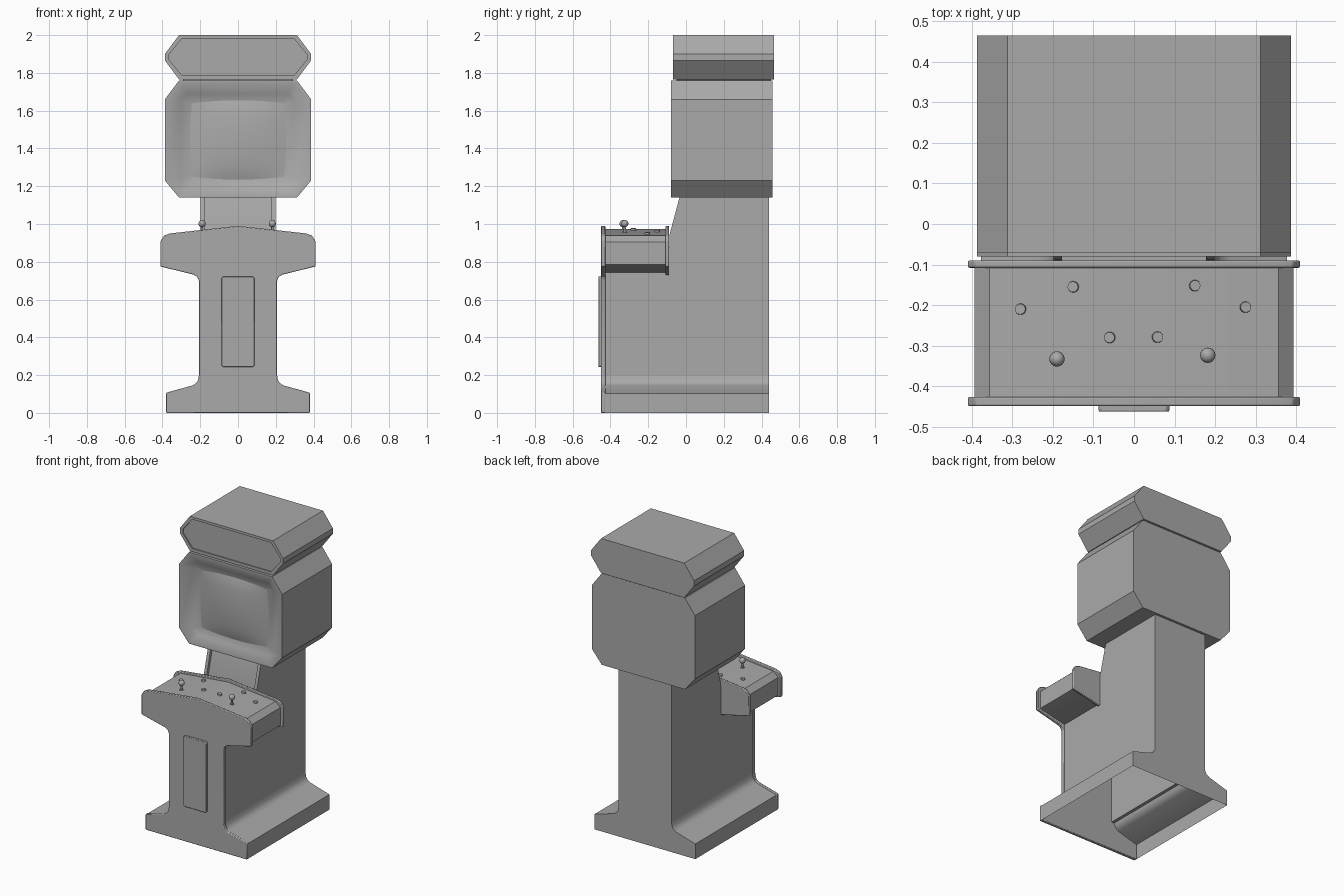
import bpy, bmesh, math
from mathutils import Matrix

if "Cube" in bpy.data.objects:
    bpy.data.objects.remove(bpy.data.objects["Cube"])

grey = bpy.data.materials.new("cabinet grey")
grey.diffuse_color = (0.4, 0.4, 0.4, 1)
grey.use_nodes = True
grey.node_tree.nodes["Principled BSDF"].inputs["Base Color"].default_value = grey.diffuse_color


def finish(bm, name, bevel=0, recalc=True):
    if recalc:
        bmesh.ops.recalc_face_normals(bm, faces=bm.faces[:])
    me = bpy.data.meshes.new(name)
    bm.to_mesh(me)
    bm.free()
    me.materials.append(grey)
    ob = bpy.data.objects.new(name, me)
    bpy.context.collection.objects.link(ob)
    if bevel:
        mod = ob.modifiers.new("bevel", "BEVEL")
        mod.width, mod.segments, mod.limit_method = bevel, 2, "ANGLE"
    bpy.ops.object.select_all(action="DESELECT")
    ob.select_set(True)
    bpy.context.view_layer.objects.active = ob
    bpy.ops.object.shade_smooth_by_angle(angle=math.radians(32))
    return ob


def loft(name, rings, caps=(True, True), skip=(), bevel=0):
    """Join equal-length rings of 3D points; skip leaves sides open."""
    bm = bmesh.new()
    vs = [[bm.verts.new(p) for p in r] for r in rings]
    n = len(rings[0])
    for a, b in zip(vs, vs[1:]):
        for i in range(n):
            if i not in skip:
                j = (i + 1) % n
                bm.faces.new((a[i], a[j], b[j], b[i]))
    if caps[0]:
        bm.faces.new(vs[0])
    if caps[1]:
        bm.faces.new(vs[-1])
    return finish(bm, name, bevel)


def along_y(pts, y):
    return [(x, y, z) for x, z in pts]


def along_x(pts, x):
    return [(x, y, z) for y, z in pts]


def mirrored(half):
    """Complete a right-hand (x, z) outline with its left-hand mirror."""
    return half + [(-x, z) for x, z in reversed(half) if x > 0]


def octagon(w, top, bottom, cx, cz, up=None):
    return mirrored([(w - cx, top), (w, top - cz), (w, bottom + (up or cz)), (w - cx, bottom)])


# Marquee with a shallow inset front panel
outer = octagon(0.387, 2.0, 1.765, 0.075, 0.10)
inner = octagon(0.365, 1.983, 1.785, 0.070, 0.085)
loft("marquee", [along_y(outer, 0.465), along_y(outer, -0.07),
                 along_y(inner, -0.07), along_y(inner, -0.062)])
loft("marquee_neck", [along_y(octagon(0.29, 1.78, 1.745, 0.01, 0.01), y) for y in (-0.05, 0.45)])

# Screen housing with a funnel-shaped bezel
shell = octagon(0.387, 1.76, 1.14, 0.075, 0.10, 0.09)
lip = octagon(0.372, 1.745, 1.155, 0.071, 0.096, 0.086)
mid = octagon(0.30, 1.69, 1.20, 0.035, 0.04)
throat = octagon(0.25, 1.645, 1.245, 0.012, 0.012)
loft("screen_housing", [along_y(shell, 0.457), along_y(shell, -0.08), along_y(lip, -0.08),
                        along_y(mid, -0.05), along_y(throat, -0.034)])

# Bulged picture tube with barrel-shaped edges
bm = bmesh.new()
N = 12
grid = []
for i in range(N + 1):
    row = []
    for j in range(N + 1):
        u, v = 2 * i / N - 1, 2 * j / N - 1
        row.append(bm.verts.new((u * (0.255 - 0.012 * v * v),
                                 -0.038 - 0.025 * (1 - u * u) * (1 - v * v) ** 0.7,
                                 1.445 + v * (0.21 - 0.016 * u * u))))
    grid.append(row)
for i in range(N):
    for j in range(N):
        bm.faces.new((grid[i][j], grid[i + 1][j], grid[i + 1][j + 1], grid[i][j + 1]))
finish(bm, "screen", recalc=False)

# Pedestal: side cheeks and a core set slightly back on the sloped neck
cheek = [(-0.43, 0.19), (-0.43, 0.76), (-0.09, 0.76), (-0.088, 0.94), (-0.032, 1.15), (0.44, 1.15), (0.44, 0.19)]
core = [(-0.43, 0.19), (-0.43, 0.76), (-0.07, 0.76), (-0.068, 0.94), (-0.012, 1.15), (0.44, 1.15), (0.44, 0.19)]
loft("pedestal_core", [along_x(core, x) for x in (-0.178, 0.178)], caps=(False, False), skip=(6,))
for side, s in (("right", 1), ("left", -1)):
    loft(side + "_cheek", [along_x(cheek, s * x) for x in (0.178, 0.199)])

# Flared base, open underneath and into the pedestal
flare = [(0.199, 0.20), (0.204, 0.175), (0.215, 0.157), (0.235, 0.145), (0.378, 0.103), (0.378, 0.0)]
flare_ring = mirrored(flare)
loft("flared_base", [along_y(flare_ring, y) for y in (-0.43, 0.44)], skip=(5, 11))

# T-shaped front plate following the control deck, stem and foot
deck_top = [(0, 0.99), (0.36, 0.95), (0.392, 0.938), (0.41, 0.91), (0.41, 0.775)]
stem = [(0.235, 0.732), (0.215, 0.72), (0.207, 0.70)]
foot = [(0.207, 0.20), (0.211, 0.175), (0.222, 0.157), (0.242, 0.145), (0.38, 0.107), (0.38, 0.0)]
loft("front_plate", [along_y(mirrored(deck_top + stem + foot), y) for y in (-0.449, -0.427)], bevel=0.004)
loft("rear_deck_plate", [along_y(mirrored(deck_top + [(0.21, 0.73)]), y) for y in (-0.108, -0.09)],
     bevel=0.004)

# Control deck box between the plates
deck = [(0, 0.973), (0.357, 0.938), (0.393, 0.905), (0.393, 0.785), (0.20, 0.742)]
loft("control_deck", [along_y(mirrored(deck), y) for y in (-0.43, -0.10)])

# Coin door
door = octagon(0.087, 0.722, 0.243, 0.008, 0.008)
loft("coin_door", [along_y(door, y) for y in (-0.445, -0.463)], bevel=0.003)


def deck_height(x):
    return 0.973 - 0.098 * abs(x)


# Joysticks: rod, collar and ball
for side, x, y in (("left", -0.19, -0.333), ("right", 0.182, -0.324)):
    bm = bmesh.new()
    z = deck_height(x)
    for r, lo, hi in ((0.006, z - 0.01, 1.0), (0.012, z - 0.006, z + 0.005)):
        bmesh.ops.create_cone(bm, cap_ends=True, segments=12, radius1=r, radius2=r, depth=hi - lo,
                              matrix=Matrix.Translation((x, y, (lo + hi) / 2)))
    bmesh.ops.create_uvsphere(bm, u_segments=16, v_segments=10, radius=0.019,
                              matrix=Matrix.Translation((x, y, 1.002)))
    finish(bm, side + "_joystick")

# Push buttons tilted with the deck
buttons = [(-0.28, -0.21), (-0.15, -0.155), (-0.06, -0.28), (0.058, -0.279), (0.15, -0.152), (0.275, -0.205)]
for k, (x, y) in enumerate(buttons):
    bm = bmesh.new()
    tilt = Matrix.Rotation(math.copysign(0.098, x), 4, "Y")
    bmesh.ops.create_cone(bm, cap_ends=True, segments=16, radius1=0.015, radius2=0.013, depth=0.02,
                          matrix=Matrix.Translation((x, y, deck_height(x))) @ tilt)
    finish(bm, f"push_button_{k + 1}")
